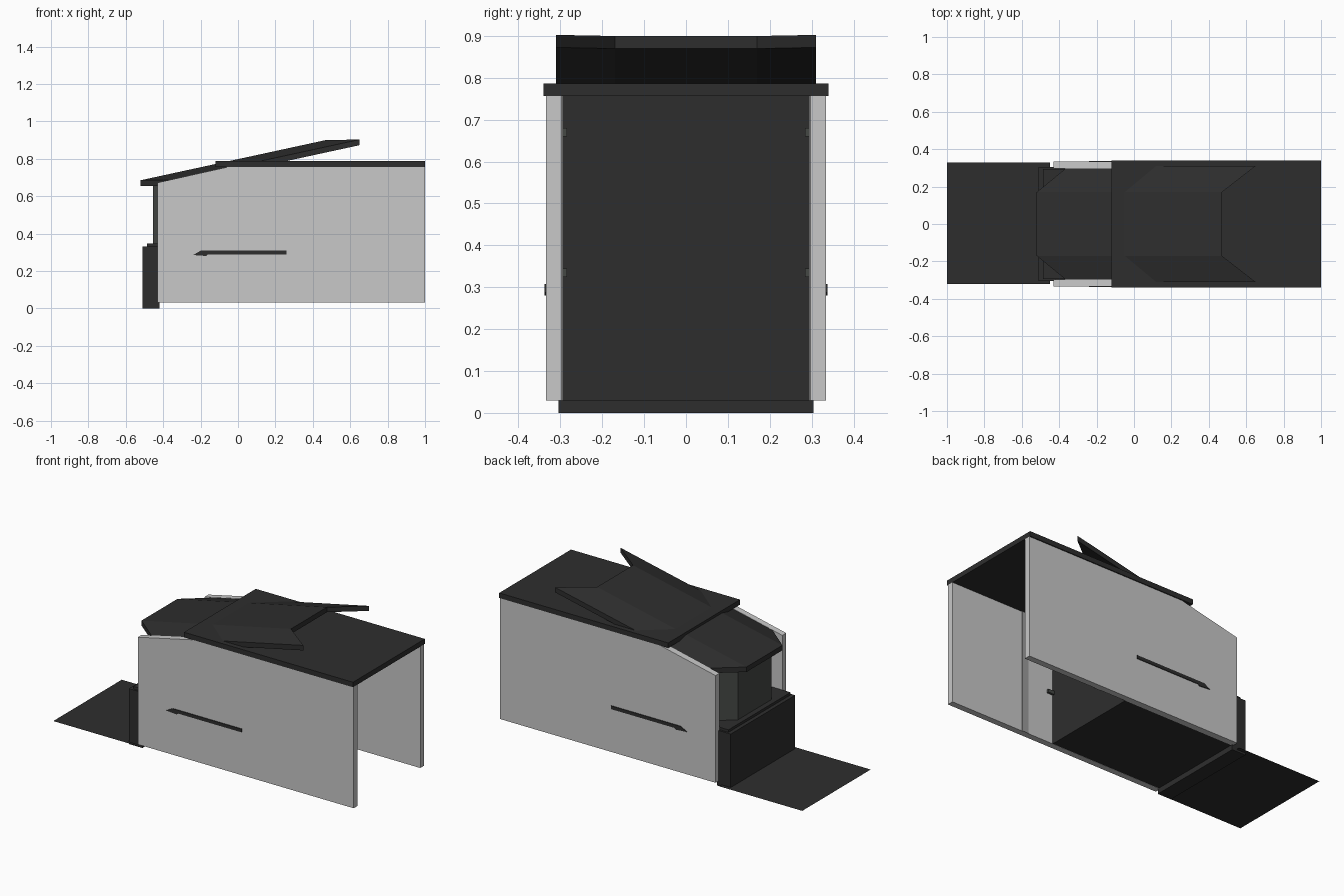
import bpy, bmesh

cube = bpy.data.objects.get("Cube")
if cube:
    bpy.data.objects.remove(cube, do_unlink=True)


def material(name, rgb):
    m = bpy.data.materials.new(name)
    m.use_nodes = True
    m.diffuse_color = (*rgb, 1)
    m.node_tree.nodes["Principled BSDF"].inputs["Base Color"].default_value = (*rgb, 1)
    return m


charcoal = material("charcoal", (0.027, 0.027, 0.027))
light_grey = material("light_grey", (0.58, 0.58, 0.58))
mid_grey = material("mid_grey", (0.33, 0.33, 0.33))
glass_grey = material("glass_grey", (0.06, 0.065, 0.06))


def finish(name, bm, mat):
    bmesh.ops.recalc_face_normals(bm, faces=bm.faces)
    mesh = bpy.data.meshes.new(name)
    bm.to_mesh(mesh)
    bm.free()
    mesh.materials.append(mat)
    obj = bpy.data.objects.new(name, mesh)
    bpy.context.collection.objects.link(obj)
    return obj


def prism(name, rings, offset, mat):
    """Extrude a set of joined faces, given as point loops, by an offset."""
    bm = bmesh.new()
    faces = [bm.faces.new([bm.verts.new(p) for p in ring]) for ring in rings]
    bmesh.ops.remove_doubles(bm, verts=bm.verts, dist=0.0001)
    extruded = bmesh.ops.extrude_face_region(bm, geom=bm.faces[:], use_keep_orig=True)
    moved = [g for g in extruded["geom"] if isinstance(g, bmesh.types.BMVert)]
    bmesh.ops.translate(bm, verts=moved, vec=offset)
    return finish(name, bm, mat)


def box(name, x, y, z, mat):
    ring = [(x[0], y[0], z[0]), (x[1], y[0], z[0]), (x[1], y[1], z[0]), (x[0], y[1], z[0])]
    return prism(name, [ring], (0, 0, z[1] - z[0]), mat)


# Side walls with their trim, jambs and hinges
wall_profile = [(-0.43, 0.03), (1, 0.03), (1, 0.757), (-0.05, 0.757), (-0.43, 0.672)]
trim_profile = [(-0.24, 0.285), (-0.2, 0.308), (0.26, 0.308), (0.26, 0.288),
                (-0.16, 0.288), (-0.17, 0.28)]
for side, s in (("front", -1), ("back", 1)):
    prism(side + "_wall", [[(x, s * 0.297, z) for x, z in wall_profile]],
          (0, s * 0.037, 0), light_grey)
    prism(side + "_trim", [[(x, s * 0.333, z) for x, z in trim_profile]],
          (0, s * 0.005, 0), charcoal)
    box(side + "_jamb", (0.48, 0.52), sorted((s * 0.294, s * 0.298)), (0.03, 0.757), mid_grey)
    for level, z in (("lower", 0.335), ("upper", 0.67)):
        box(side + "_" + level + "_hinge", (0.31, 0.35), sorted((s * 0.284, s * 0.297)),
            (z - 0.01, z + 0.01), glass_grey)

# Flat roof
box("roof", (-0.12, 1), (-0.34, 0.34), (0.757, 0.787), charcoal)


# Tilted canopy running through the roof, with drooping sides
def canopy_point(x, y):
    droop = 0.26 * max(0, abs(y) - 0.17)
    return (x, y, 0.685 + 0.217 * (x + 0.52) - droop)


canopy = [[(-0.52, -0.17), (0.47, -0.17), (0.47, 0.17), (-0.52, 0.17)]]
for s in (-1, 1):
    canopy.append([(-0.52, s * 0.17), (0.47, s * 0.17), (0.65, s * 0.31), (-0.35, s * 0.31)])
prism("canopy", [[canopy_point(*p) for p in ring] for ring in canopy], (0, 0, -0.03), charcoal)

# Rear partition and floor
box("partition", (0.295, 0.31), (-0.297, 0.297), (0.03, 0.757), charcoal)
box("floor", (-0.43, 0.3), (-0.297, 0.297), (0.031, 0.045), charcoal)

# Counter at the open end
box("counter", (-0.51, -0.42), (-0.305, 0.305), (0, 0.332), charcoal)
box("counter_top", (-0.487, -0.35), (-0.294, 0.294), (0.332, 0.347), charcoal)

# Bay window above the counter
bay = [(-0.29, -0.295), (-0.455, -0.16), (-0.455, 0.16), (-0.29, 0.295)]
panes = []
for (x1, y1), (x2, y2) in zip(bay, bay[1:]):
    top1, top2 = (canopy_point(x, y)[2] - 0.02 for x, y in ((x1, y1), (x2, y2)))
    panes.append([(x1, y1, 0.34), (x2, y2, 0.34), (x2, y2, top2), (x1, y1, top1)])
prism("bay_window", panes, (0.012, 0, 0), glass_grey)

# Thin mat on the ground
bm = bmesh.new()
bm.faces.new([bm.verts.new((x, y, 0.012)) for x, y in
              ((-1, -0.32), (-0.45, -0.32), (-0.45, 0.328), (-1, 0.328))])
mat_obj = finish("ground_mat", bm, charcoal)
if mat_obj.data.polygons[0].normal.z < 0:
    mat_obj.data.flip_normals()
